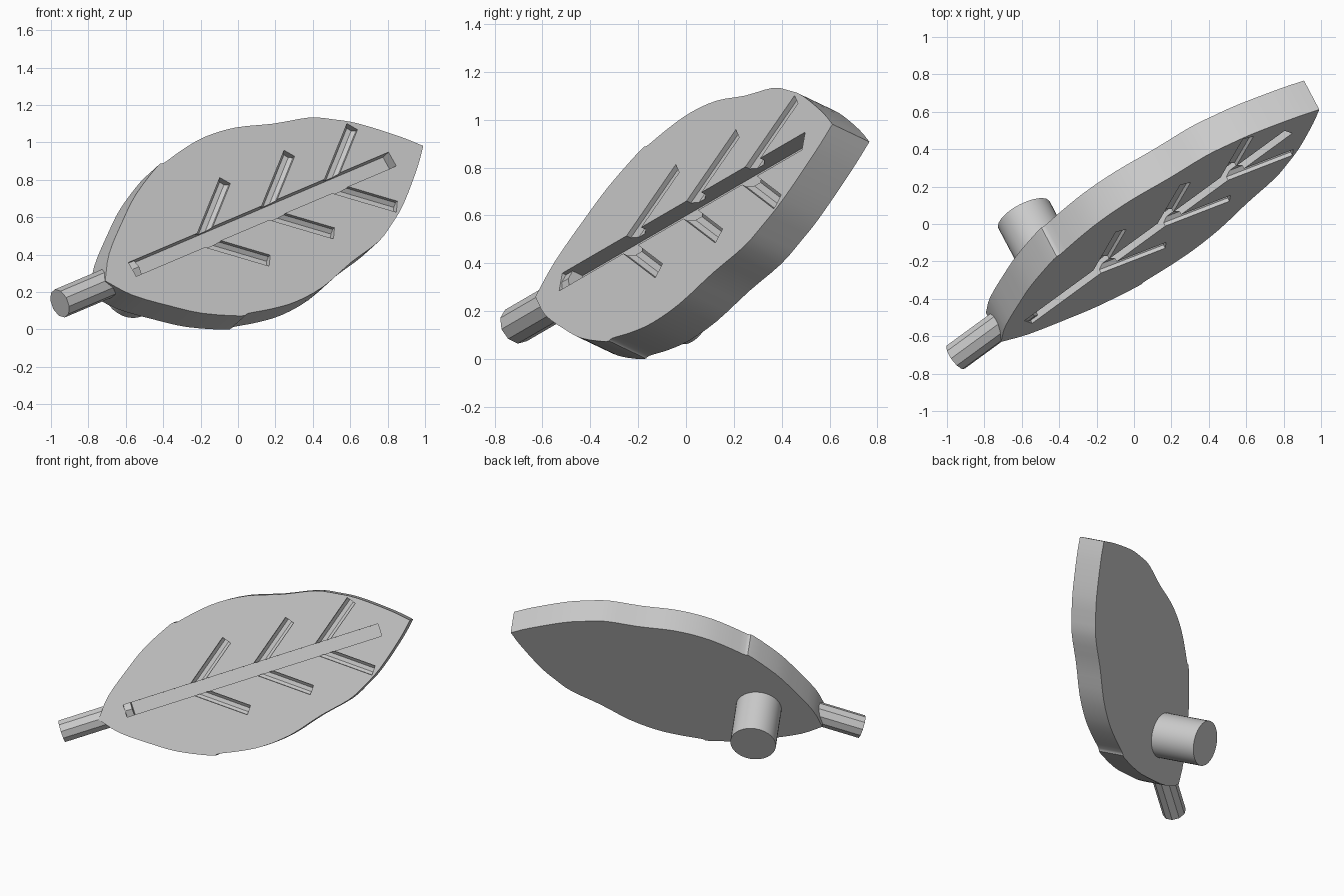
import bpy, bmesh, math
from mathutils import Matrix, Vector

cube = bpy.data.objects.get("Cube")
if cube:
    bpy.data.objects.remove(cube)

grey = bpy.data.materials.new("light_grey")
grey.use_nodes = True
grey.diffuse_color = (0.6, 0.6, 0.6, 1)
grey.node_tree.nodes["Principled BSDF"].inputs["Base Color"].default_value = (0.6, 0.6, 0.6, 1)

# Leaf frame: local x runs base to tip, local y across, local z out of the front face
along = Vector((0.764, 0.558, 0.324)).normalized()
out = Vector((0.43, -0.814, 0.388))
out = (out - along * out.dot(along)).normalized()
across = out.cross(along)
FRAME = Matrix.Translation((-0.71, -0.63, 0.26)) @ Matrix((along, across, out)).transposed().to_4x4()

LENGTH, THICK = 2.226, 0.19


def add_object(name, bm):
    bmesh.ops.recalc_face_normals(bm, faces=bm.faces)
    mesh = bpy.data.meshes.new(name)
    bm.to_mesh(mesh)
    bm.free()
    mesh.materials.append(grey)
    obj = bpy.data.objects.new(name, mesh)
    obj.matrix_world = FRAME
    bpy.context.collection.objects.link(obj)
    return obj


def rod(name, start, end, radius, sides, turn=0):
    """Cylinder between two points of the leaf frame."""
    start, end = Vector(start), Vector(end)
    axis = end - start
    bm = bmesh.new()
    place = Matrix.Translation((start + end) / 2) @ axis.to_track_quat('Z', 'Y').to_matrix().to_4x4()
    bmesh.ops.create_cone(bm, cap_ends=True, segments=sides, radius1=radius, radius2=radius,
                          depth=axis.length, matrix=place @ Matrix.Rotation(turn, 4, 'Z'))
    return add_object(name, bm)


def box(name, low, high):
    low, high = Vector(low), Vector(high)
    bm = bmesh.new()
    bmesh.ops.create_cube(bm, size=1, matrix=Matrix.Translation((low + high) / 2)
                          @ Matrix.Diagonal((*(high - low), 1)))
    return add_object(name, bm)


def spline(points, steps=3):
    """Points of a smooth curve through the given ones."""
    pts = [Vector(p) for p in points]
    pts = [2 * pts[0] - pts[1]] + pts + [2 * pts[-1] - pts[-2]]
    curve = []
    for a, b, c, d in zip(pts, pts[1:], pts[2:], pts[3:]):
        for i in range(steps):
            t = i / steps
            curve.append(b + 0.5 * t * (c - a + t * (2 * a - 5 * b + 4 * c - d
                                                     + t * (3 * (b - c) + d - a))))
    return curve + [pts[-2]]


def smooth(obj):
    bpy.ops.object.select_all(action='DESELECT')
    obj.select_set(True)
    bpy.context.view_layer.objects.active = obj
    bpy.ops.object.shade_smooth_by_angle(angle=math.radians(30))


# Leaf blade: mirrored half outline, extruded
half = spline([(0, 0), (0.11, 0.13), (0.29, 0.265), (0.45, 0.37), (0.66, 0.465), (0.71, 0.467),
               (0.86, 0.495), (1.02, 0.51), (1.22, 0.492), (1.45, 0.43), (1.67, 0.385),
               (1.8, 0.325), (1.93, 0.25), (2.12, 0.1), (LENGTH, 0)])
outline = half + [Vector((p.x, -p.y)) for p in reversed(half[1:-1])]
bm = bmesh.new()
face = bm.faces.new([bm.verts.new((p.x, p.y, 0)) for p in outline])
extruded = bmesh.ops.extrude_face_region(bm, geom=[face])
bmesh.ops.translate(bm, vec=(0, 0, -THICK),
                    verts=[g for g in extruded["geom"] if isinstance(g, bmesh.types.BMVert)])
blade = add_object("leaf_blade", bm)

# Vein grooves: a square midrib and three mirrored pairs of rounded side veins
cutters = [box("midrib_cutter", (0.19, -0.043, -0.07), (2.01, 0.043, 0.1))]
for base in (0.67, 1.12, 1.56):
    for side in (-1, 1):
        cutters.append(rod("side_vein_cutter", (base, 0, -0.008), (base + 0.325, side * 0.248, -0.008),
                           0.036, 8, math.pi / 8))
for cutter in cutters:
    cutter.hide_render = True
    mod = blade.modifiers.new("vein_groove", 'BOOLEAN')
    mod.operation, mod.solver, mod.object = 'DIFFERENCE', 'EXACT', cutter
    with bpy.context.temp_override(object=blade, active_object=blade):
        bpy.ops.object.modifier_apply(modifier=mod.name)
    bpy.data.objects.remove(cutter)
smooth(blade)

# Faceted stem at the base, its inner end showing in the midrib
rod("stem", (-0.27, 0, -0.085), (0.24, 0, -0.085), 0.08, 10)

# Round mounting peg on the back
smooth(rod("back_peg", (0.454, 0, -0.1), (0.454, 0, -0.522), 0.155, 32))
